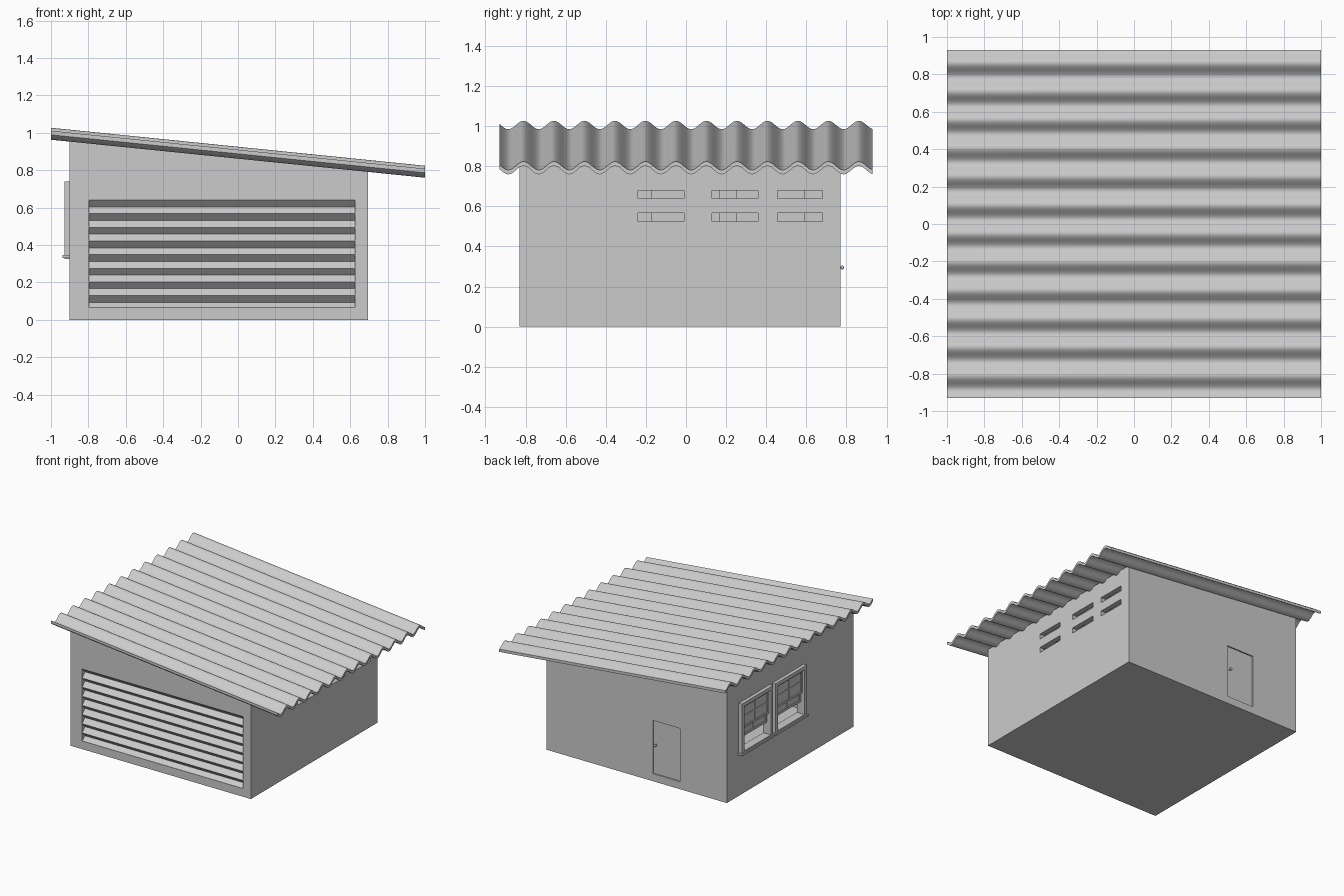
import bpy, math

if "Cube" in bpy.data.objects:
    bpy.data.objects.remove(bpy.data.objects["Cube"])


def mesh_object(name, verts, faces):
    me = bpy.data.meshes.new(name)
    me.from_pydata(verts, [], faces)
    ob = bpy.data.objects.new(name, me)
    bpy.context.collection.objects.link(ob)
    return ob


def extrude(name, profile, axis, a, b):
    """Closed 2D profile extruded along x (y,z profile) or y (x,z profile)."""
    n = len(profile)
    def put(p, t):
        return (t, p[0], p[1]) if axis == 'x' else (p[0], t, p[1])
    verts = [put(p, t) for t in (a, b) for p in profile]
    faces = [tuple(range(n - 1, -1, -1)), tuple(range(n, 2 * n))]
    faces += [(i, (i + 1) % n, n + (i + 1) % n, n + i) for i in range(n)]
    ob = mesh_object(name, verts, faces)
    fix_normals(ob)
    return ob


def fix_normals(ob):
    import bmesh
    bm = bmesh.new()
    bm.from_mesh(ob.data)
    bmesh.ops.recalc_face_normals(bm, faces=bm.faces)
    bm.to_mesh(ob.data)
    bm.free()


def box(name, x0, x1, y0, y1, z0, z1):
    return extrude(name, [(y0, z0), (y1, z0), (y1, z1), (y0, z1)], 'x', x0, x1)


def cut(target, cutter):
    mod = target.modifiers.new("cut", 'BOOLEAN')
    mod.operation = 'DIFFERENCE'
    mod.solver = 'EXACT'
    mod.object = cutter
    bpy.context.view_layer.objects.active = target
    bpy.ops.object.modifier_apply(modifier=mod.name)
    bpy.data.objects.remove(cutter)


SLOPE = -0.1015
XL, XR, YF, YB = -0.9, 0.695, -0.83, 0.77
T = 0.04


def wall_top(x):
    return 0.882 + SLOPE * x


# Hollow building shell with sloping top
walls = extrude("walls", [(XL, 0), (XR, 0), (XR, wall_top(XR)), (XL, wall_top(XL))], 'y', YF, YB)
xl, xr = XL + T, XR - T
cut(walls, extrude("room_cutter", [(xl, 0.04), (xr, 0.04), (xr, 1.3), (xl, 1.3)], 'y', YF + T, YB - T))

# Garage opening, ventilation slots, door recess
GX0, GX1, GZ0, GZ1 = -0.797, 0.625, 0.065, 0.64
cut(walls, box("garage_cutter", GX0, GX1, YF - 0.1, YF + 0.1, GZ0, GZ1))
for y0, y1 in ((-0.24, -0.01), (0.13, 0.36), (0.455, 0.68)):
    for z0, z1 in ((0.525, 0.567), (0.638, 0.68)):
        cut(walls, box("slot_cutter", XR - 0.1, XR + 0.1, y0, y1, z0, z1))
cut(walls, box("door_cutter", -0.487, -0.247, YB - 0.01, YB + 0.1, 0.06, 0.485))

# Slatted garage door: zigzag sheet
pitch = 0.073
zig = []
for i in range(8):
    z = GZ1 - i * pitch
    zig += [(YF + 0.002, z), (YF + 0.036, z - 0.036)]
zig += [(YF + 0.002, GZ0), (YF + 0.05, GZ0), (YF + 0.05, GZ1)]
extrude("garage_door", zig, 'x', GX0, GX1)

# Door knob
bpy.ops.mesh.primitive_cylinder_add(vertices=16, radius=0.005, depth=0.022,
                                    location=(-0.272, YB, 0.295), rotation=(math.pi / 2, 0, 0))
bpy.context.object.name = "knob_stem"
bpy.ops.mesh.primitive_uv_sphere_add(segments=16, ring_count=8, radius=0.011,
                                     location=(-0.272, YB + 0.009, 0.295))
bpy.context.object.name = "door_knob"
bpy.context.object.scale.y = 0.7
bpy.ops.object.shade_smooth_by_angle()


def frame(name, x0, x1, y0, y1, z0, z1, w):
    ob = box(name, x0, x1, y0, y1, z0, z1)
    cut(ob, box("frame_cutter", x0 - 0.1, x1 + 0.1, y0 + w, y1 - w, z0 + w, z1 - w))


def sash(name, x, y0, y1, z0, z1):
    frame(name + "_frame", x, x + 0.014, y0, y1, z0, z1, 0.016)
    box(name + "_glass", x + 0.006, x + 0.008, y0 + 0.01, y1 - 0.01, z0 + 0.01, z1 - 0.01)
    yc, zc = (y0 + y1) / 2, (z0 + z1) / 2
    box(name + "_upright_bar", x + 0.002, x + 0.012, yc - 0.005, yc + 0.005, z0 + 0.01, z1 - 0.01)
    box(name + "_cross_bar", x + 0.002, x + 0.012, y0 + 0.01, y1 - 0.01, zc - 0.005, zc + 0.005)


# Two sash windows, lower sash raised
for k, (y0, y1) in enumerate(((-0.2, 0.195), (0.225, 0.62))):
    n = "window_%d" % (k + 1)
    w = 0.03
    cut(walls, box("window_cutter", XL - 0.1, XL + 0.1, y0 + w, y1 - w, 0.34 + w * 0.5, 0.74 - w))
    frame(n + "_casing", XL - 0.028, XL + 0.005, y0, y1, 0.325, 0.74, w)
    box(n + "_sill", XL - 0.038, XL + 0.02, y0 - 0.01, y1 + 0.01, 0.33, 0.345)
    sash(n + "_upper_sash", XL - 0.012, y0 + w, y1 - w, 0.525, 0.71)
    sash(n + "_lower_sash", XL + 0.004, y0 + w, y1 - w, 0.45, 0.635)

# Corrugated roof sheet
N, Y0, Y1 = 196, -0.93, 0.93
ys = [Y0 + (Y1 - Y0) * i / N for i in range(N + 1)]
wave = [0.904 + 0.021 * math.cos(2 * math.pi * (y + 0.81) / 0.152) for y in ys]
profile = [(y, z) for y, z in zip(ys, wave)] + [(y, z - 0.022) for y, z in reversed(list(zip(ys, wave)))]
m = len(profile)
verts = [(x, y, z + SLOPE * x) for x in (-1, 1) for y, z in profile]
faces = [(i, (i + 1) % m, m + (i + 1) % m, m + i) for i in range(m)]
for s in (0, m):
    faces += [(s + i, s + i + 1, s + m - 2 - i, s + m - 1 - i) for i in range(N)]
roof = mesh_object("corrugated_roof", verts, faces)
fix_normals(roof)
bpy.ops.object.select_all(action='DESELECT')
roof.select_set(True)
bpy.context.view_layer.objects.active = roof
bpy.ops.object.shade_smooth_by_angle()
